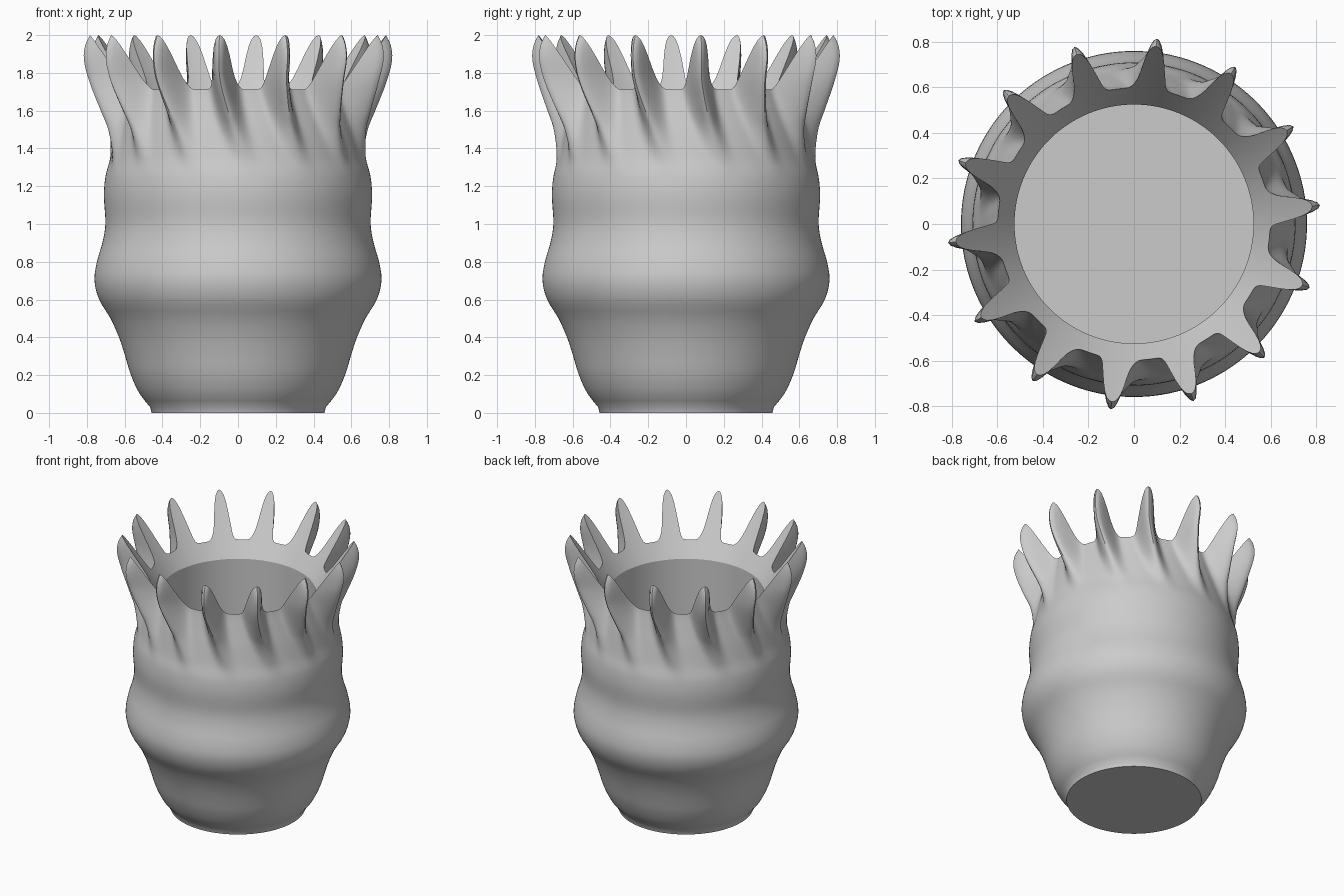
import bpy, bmesh, math

if "Cube" in bpy.data.objects:
    bpy.data.objects.remove(bpy.data.objects["Cube"], do_unlink=True)

TEETH = 14
COLS = TEETH * 28
PITCH = math.tau / TEETH
TIP_ANGLE = math.radians(-97.1)
BORE, MOUTH_Z, FLOOR_Z = 0.525, 1.6, 0.2
FLARE = 0.655          # radius gained per unit height on the inner cone
SPLIT = 1.25           # height where the flutes begin

# (height, radius) profiles
BODY = [(0.03, 0.465), (0.1, 0.52), (0.2, 0.567), (0.3, 0.597), (0.4, 0.63),
        (0.5, 0.675), (0.6, 0.735), (0.7, 0.76), (0.8, 0.747), (0.9, 0.718),
        (1.0, 0.702), (1.15, 0.71), (1.25, 0.702)]
RIDGE = BODY + [(1.35, 0.685), (1.5, 0.7), (1.6, 0.735), (1.75, 0.79),
                (1.87, 0.82), (1.95, 0.812), (2.0, 0.787)]
VALLEY = BODY + [(1.35, 0.675), (1.5, 0.643), (1.6, 0.62), (1.71, 0.598),
                 (1.85, 0.59), (2.0, 0.59)]


def smooth(points, z):
    """Cubic Hermite interpolation through a profile."""
    n = len(points)
    i = 0
    while i < n - 2 and z > points[i + 1][0]:
        i += 1

    def slope(k):
        a, b = points[max(k - 1, 0)], points[min(k + 1, n - 1)]
        return (b[1] - a[1]) / (b[0] - a[0])

    (z0, r0), (z1, r1) = points[i], points[i + 1]
    h = z1 - z0
    t = (z - z0) / h
    return (r0 * (1 + 2 * t) * (1 - t) ** 2 + r1 * t * t * (3 - 2 * t)
            + h * t * (1 - t) * (slope(i) * (1 - t) - slope(i + 1) * t))


def outer(phase, z):
    bump = math.cos(math.pi * phase) ** 6
    low = smooth(VALLEY, z)
    return low + (smooth(RIDGE, z) - low) * bump


def cone(z):
    return BORE + (z - MOUTH_Z) * FLARE


def twist(z):
    return math.radians(10) * (max(0, 1.8 - max(z, SPLIT)) / 0.45) ** 1.5


def rim_height(phase):
    """Height where the fluted outside meets the inner cone."""
    lo, hi = 1.62, 2.0
    for _ in range(30):
        mid = (lo + hi) / 2
        if outer(phase, mid) > cone(mid):
            lo = mid
        else:
            hi = mid
    return hi


def column(k):
    """One vertical strip: foot, outside, rim, inner cone, bore."""
    phase = k * TEETH / COLS
    angle = TIP_ANGLE + phase * PITCH
    top = rim_height(phase)
    pts = [(0.457, 0, angle + twist(0))]
    heights = [0.03 + (SPLIT - 0.03) * i / 36 for i in range(36)]
    heights += [SPLIT + (top - SPLIT) * i / 28 for i in range(28)]
    pts += [(outer(phase, z), z, angle + twist(z)) for z in heights]
    for i in range(6):
        z = top + (MOUTH_Z - top) * i / 5
        pts.append((cone(z), z, angle + twist(top)))
    pts.append((BORE, FLOOR_Z, angle + twist(top)))
    return [(r * math.cos(a), r * math.sin(a), z) for r, z, a in pts]


# Vase surface
bm = bmesh.new()
strips = [[bm.verts.new(p) for p in column(k)] for k in range(COLS)]
for k in range(COLS):
    a, b = strips[k], strips[(k + 1) % COLS]
    for i in range(len(a) - 1):
        bm.faces.new((a[i], b[i], b[i + 1], a[i + 1]))

# Underside and inside floor
bm.faces.new([s[0] for s in reversed(strips)])
bm.faces.new([s[-1] for s in strips])

mesh = bpy.data.meshes.new("fluted_vase")
bm.to_mesh(mesh)
bm.free()
vase = bpy.data.objects.new("fluted_vase", mesh)
bpy.context.collection.objects.link(vase)

# Material
grey = bpy.data.materials.new("light_grey")
grey.use_nodes = True
colour = (0.6, 0.6, 0.6, 1)
grey.diffuse_color = colour
grey.node_tree.nodes["Principled BSDF"].inputs["Base Color"].default_value = colour
mesh.materials.append(grey)

# Smooth sides with crisp rim, mouth and foot
bpy.ops.object.select_all(action="DESELECT")
vase.select_set(True)
bpy.context.view_layer.objects.active = vase
bpy.ops.object.shade_smooth_by_angle(angle=math.radians(32))
